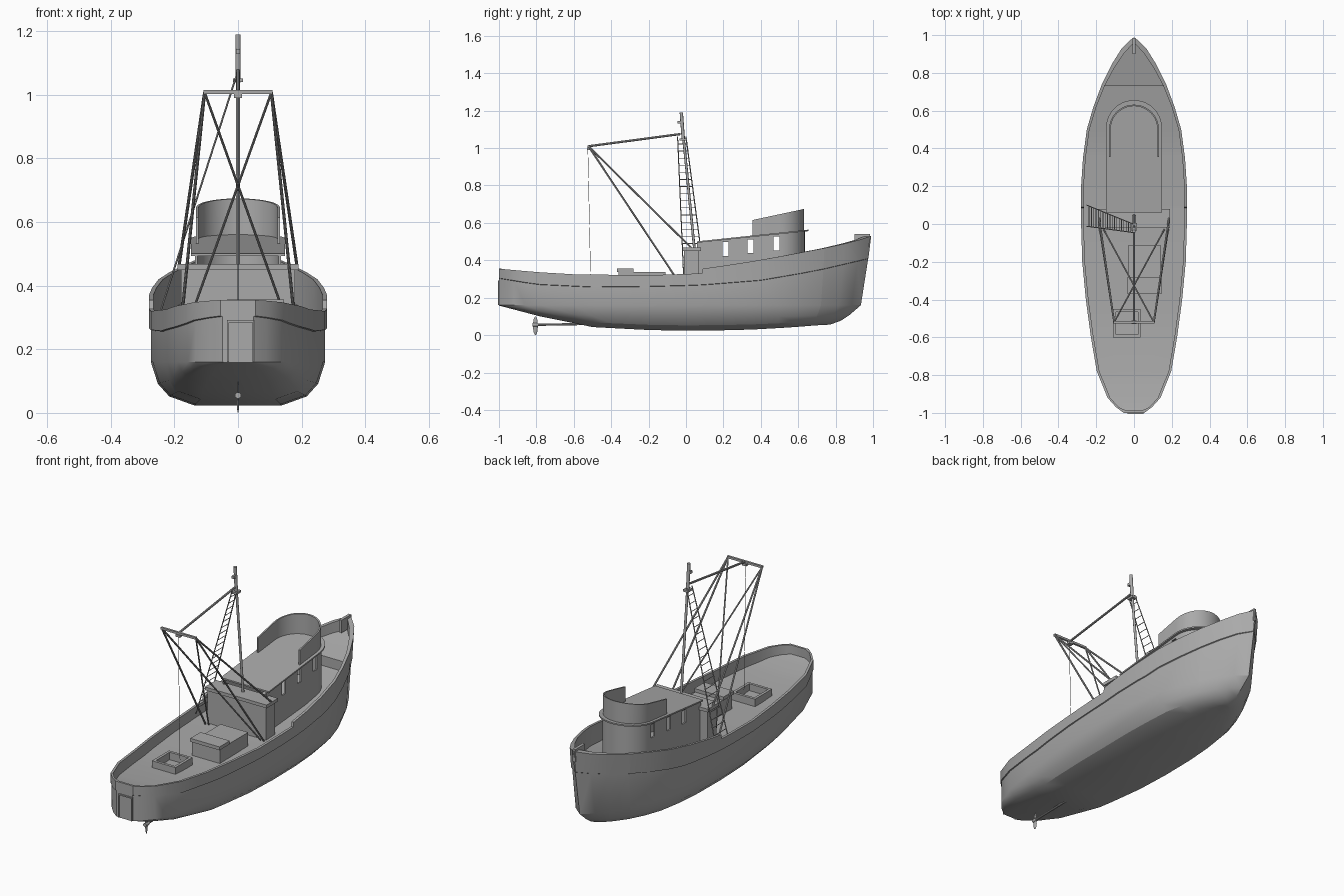
import bpy, bmesh, math
from mathutils import Vector

cube = bpy.data.objects.get("Cube")
if cube:
    bpy.data.objects.remove(cube)

grey = bpy.data.materials.new("plain grey")
grey.use_nodes = True
grey.diffuse_color = (0.4, 0.4, 0.4, 1)
grey.node_tree.nodes["Principled BSDF"].inputs["Base Color"].default_value = grey.diffuse_color


def finish(name, bm, smooth=None):
    bmesh.ops.remove_doubles(bm, verts=bm.verts, dist=1e-5)
    bmesh.ops.recalc_face_normals(bm, faces=bm.faces)
    mesh = bpy.data.meshes.new(name)
    bm.to_mesh(mesh)
    bm.free()
    mesh.materials.append(grey)
    ob = bpy.data.objects.new(name, mesh)
    bpy.context.collection.objects.link(ob)
    if smooth:
        bpy.ops.object.select_all(action='DESELECT')
        ob.select_set(True)
        bpy.context.view_layer.objects.active = ob
        bpy.ops.object.shade_smooth_by_angle(angle=math.radians(smooth))
    return ob


def box(name, x, y, z):
    bm = bmesh.new()
    bmesh.ops.create_cube(bm, size=1)
    for v in bm.verts:
        v.co = [r[0] + (c + 0.5) * (r[1] - r[0]) for c, r in zip(v.co, (x, y, z))]
    return finish(name, bm)


def rod(name, a, b, r=0.005, sides=8):
    a, b = Vector(a), Vector(b)
    bm = bmesh.new()
    bmesh.ops.create_cone(bm, cap_ends=True, segments=sides, radius1=r, radius2=r, depth=(b - a).length)
    turn = (b - a).to_track_quat('Z', 'Y')
    for v in bm.verts:
        v.co = turn @ v.co + (a + b) / 2
    return finish(name, bm, 40)


def table(pts, y):
    for (y0, v0), (y1, v1) in zip(pts, pts[1:]):
        if y <= y1:
            return v0 + (v1 - v0) * max(0, (y - y0) / (y1 - y0))
    return pts[-1][1]


# Hull lines: half beam, rail height, rubbing line and keel along the length
BEAM = [(-1, .055), (-.97, .095), (-.92, .14), (-.78, .197), (-.6, .228), (-.4, .255), (-.2, .274),
        (0, .28), (.2, .28), (.35, .27), (.5, .25), (.62, .215), (.74, .17), (.85, .115), (.93, .065), (.99, .002)]
RAIL = [(-1, .355), (-.8, .337), (-.6, .325), (-.2, .32), (.085, .33), (.09, .355),
        (.3, .385), (.5, .42), (.74, .465), (.9, .5), (.99, .53)]
RUB = [(-1, .305), (-.8, .272), (-.5, .258), (-.1, .262), (.1, .27), (.4, .294), (.7, .345), (.99, .41)]
KEEL = [(-1, .158), (-.78, .1), (-.6, .064), (-.5, .043), (-.1, .022), (.3, .027), (.8, .053), (.99, .056)]
BILGE = [(1, 0, .055), (.92, .5, .115), (.79, .79, .16), (.5, 1, .22), (0, 1, .22)]


def section(y):
    b, rail, rub, keel = (table(t, y) for t in (BEAM, RAIL, RUB, KEEL))
    inner = max(b - .014, 0)
    deck = rub + (.055 if y > .74 else 0)
    low = max(b - .006, 0)
    pts = [(0, deck, .03), (inner, deck, .03), (inner, rail, .03), (b, rail, 0),
           (b, rub, .015), (low, rub - .002, .016)]
    pts += [(low * fx, .16 + (keel - .16) * t, rake) for fx, t, rake in BILGE]
    bow = max(0, (y - .4) / .59) ** 2
    # pull the inside of the rail forward at the transom
    aft = .012 if y == -1 else 0
    return [(x, y - rake * bow + (aft if i < 3 else 0), z) for i, (x, z, rake) in enumerate(pts)]


# Hull, bulwark and deck as one loft
stations = sorted([y for y, _ in BEAM] + [.085, .09, .7401, .4, -.5, -.86])
bm = bmesh.new()
for s in (1, -1):
    rows = [[bm.verts.new((s * x, y, z)) for x, y, z in section(st)] for st in stations]
    for p, q in zip(rows, rows[1:]):
        for i in range(len(p) - 1):
            bm.faces.new((p[i], p[i + 1], q[i + 1], q[i]))
    for i in range(2, len(rows[0]) - 1):
        a, c = rows[0][i], rows[0][i + 1]
        if i > 2:
            m = [bm.verts.new((0, v.co.y, v.co.z)) for v in (a, c)]
            bm.faces.new((a, c, m[1], m[0]))
# transom bulwark top and inside
half = BEAM[0][1]
for quad in ([(half, -1, .355), (-half, -1, .355), (-half + .014, -.988, .355), (half - .014, -.988, .355)],
             [(half - .014, -.988, .355), (-half + .014, -.988, .355),
              (-half + .014, -.988, .305), (half - .014, -.988, .305)]):
    bm.faces.new([bm.verts.new(c) for c in quad])
finish("hull", bm, 28)

# Stem head and stern frame
box("stem_head", (-.008, .008), (.9, .985), (.47, .54))
for x in (-.034, .046):
    box("stern_jamb", (x, x + .005), (-1.006, -.99), (.16, .29))
box("stern_lintel", (-.034, .051), (-1.006, -.99), (.285, .292))


def arch(half, y0, yc, n=20):
    path = [(half, y0)]
    path += [(half * math.cos(math.pi * i / n), yc + half * math.sin(math.pi * i / n)) for i in range(n + 1)]
    return path + [(-half, y0)]


def arch_wall(name, half, y0, yc, bottom, top, thick=.008):
    bm = bmesh.new()
    rows = []
    for (x, y), (u, w) in zip(arch(half, y0, yc), arch(half - thick, y0, yc)):
        rows.append([bm.verts.new(c) for c in ((x, y, bottom(y)), (x, y, top(y)),
                                               (u, w, top(w)), (u, w, bottom(w)))])
    for p, q in zip(rows, rows[1:]):
        for i in range(4):
            j = (i + 1) % 4
            bm.faces.new((p[i], p[j], q[j], q[i]))
    bm.faces.new(rows[0])
    bm.faces.new(rows[-1])
    return finish(name, bm, 30)


def roof_z(y):
    return .495 + (y - .075) * .105


# Wheelhouse with window openings
house = arch_wall("wheelhouse", .135, .06, .5, lambda y: .25, roof_z)
for y in (.21, .345, .485):
    cutter = box("window_cutter", (-.3, .3), (y - .016, y + .016), (roof_z(y) - .085, roof_z(y) - .012))
    cutter.hide_render = True
    cutter.hide_set(True)
    cutter.display_type = 'WIRE'
    mod = house.modifiers.new("window", 'BOOLEAN')
    mod.operation = 'DIFFERENCE'
    mod.solver = 'EXACT'
    mod.object = cutter
    bpy.context.view_layer.objects.active = house
    bpy.ops.object.modifier_apply(modifier=mod.name)
    bpy.data.objects.remove(cutter)

# Roof slab and open bridge screen
bm = bmesh.new()
face = bm.faces.new([bm.verts.new((x, y, roof_z(y))) for x, y in arch(.148, .06, .508)])
ext = bmesh.ops.extrude_face_region(bm, geom=[face])
bmesh.ops.translate(bm, vec=(0, 0, .008), verts=[v for v in ext["geom"] if isinstance(v, bmesh.types.BMVert)])
finish("wheelhouse_roof", bm, 30)
arch_wall("bridge_screen", .132, .355, .5, roof_z, lambda y: .615 + (y - .355) * .215)

# Winch house behind the wheelhouse
box("winch_house", (-.18, .18), (-.01, .07), (.25, .45))
box("winch_house_cap", (-.19, .19), (-.02, .08), (.45, .468))

# Deck hatches
box("hatch_house", (-.03, .14), (-.36, -.11), (.25, .338))
box("hatch_lid", (-.035, .145), (-.37, -.28), (.338, .357))
for x in (-.11, .02):
    box("coaming_side", (x, x + .015), (-.6, -.45), (.25, .3))
for y in (-.6, -.465):
    box("coaming_end", (-.11, .035), (y, y + .015), (.25, .3))

# Mast
rod("mast", (0, .045, .46), (0, -.015, 1.07), .007, 10)
rod("topmast", (0, -.014, 1.04), (0, -.025, 1.19), .009, 10)
box("crosstree", (-.015, .015), (-.035, .005), (1.04, 1.052))
box("mast_lamp", (-.007, .007), (-.045, -.025), (1.13, 1.145))

# Derrick frame
box("derrick_beam", (-.108, .108), (-.526, -.514), (1.003, 1.015))
for s in (1, -1):
    head = (s * .105, -.52, 1.008)
    rod("derrick_leg", head, (s * .18, -.03, .27))
    rod("derrick_upper_leg", head, (s * .185, .03, .465))
    rod("derrick_brace", head, (-s * .16, -.03, .27), .004)
rod("topping_pole", (0, -.03, 1.075), (0, -.52, 1.01), .006)
box("hoist_block", (-.013, .013), (-.53, -.51), (.99, 1.003))
rod("hoist_line", (0, -.525, 1), (0, -.51, .3), .0013, 5)

# Rope ladder on the right of the mast
tops = Vector((-.005, -.045, 1.06)), Vector((-.005, 0, 1.06))
feet = Vector((-.25, -.012, .3)), Vector((-.25, .1, .3))
for t, f in zip(tops, feet):
    rod("shroud", t, f, .003, 6)
for i in range(1, 20):
    k = i / 20
    rod("ratline", tops[0].lerp(feet[0], k), tops[1].lerp(feet[1], k), .002, 5)

# Propeller
rod("propeller_shaft", (0, -.81, .055), (0, -.5, .06), .006)
rod("propeller_hub", (0, -.82, .055), (0, -.79, .055), .01, 10)
bm = bmesh.new()
bmesh.ops.create_uvsphere(bm, u_segments=10, v_segments=8, radius=1)
for v in bm.verts:
    x, y, z = v.co
    v.co = (x * .003 + y * z * .004, -.805 + y * .013, .05 + z * .05)
finish("propeller_blades", bm, 40)
